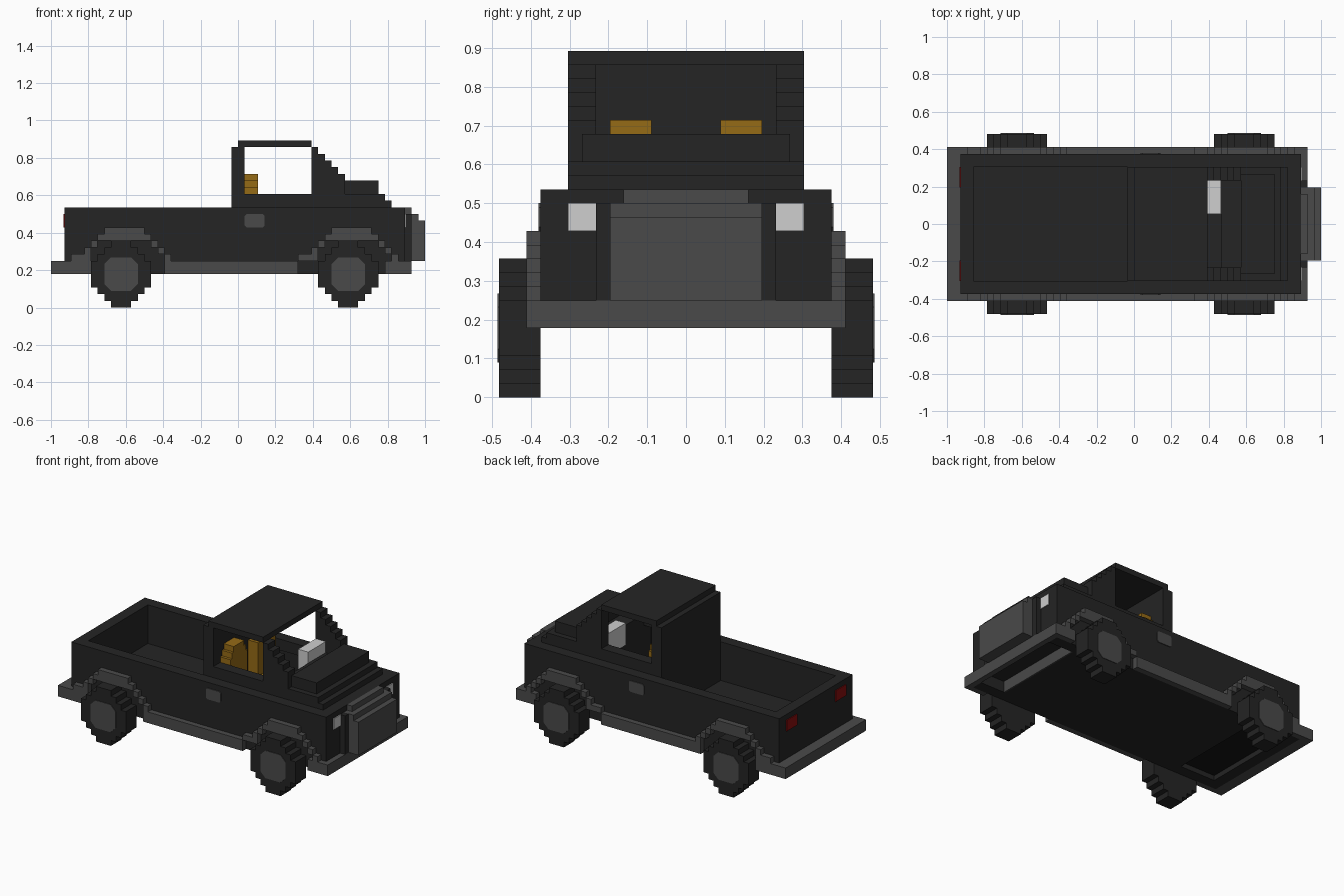
import bpy, bmesh

old = bpy.data.objects.get("Cube")
if old:
    bpy.data.objects.remove(old, do_unlink=True)

V = 1 / 28          # size of one block
MID = 13.5          # centre of the width, in blocks


def material(name, rgb):
    m = bpy.data.materials.new(name)
    m.use_nodes = True
    m.diffuse_color = (*rgb, 1)
    m.node_tree.nodes["Principled BSDF"].inputs["Base Color"].default_value = (*rgb, 1)
    return m


DARK = material("dark body", (0.018, 0.018, 0.018))
BLACK = material("black underside", (0.007, 0.007, 0.007))
GRAY = material("gray trim", (0.068, 0.068, 0.068))
TAN = material("ochre seat", (0.30, 0.145, 0.008))
WHITE = material("light gray", (0.62, 0.62, 0.62))
RED = material("red lamp", (0.25, 0.004, 0.004))


def finish(name, bm, mat):
    bmesh.ops.recalc_face_normals(bm, faces=bm.faces)
    mesh = bpy.data.meshes.new(name)
    bm.to_mesh(mesh)
    bm.free()
    mesh.materials.append(mat)
    ob = bpy.data.objects.new(name, mesh)
    bpy.context.collection.objects.link(ob)
    return ob


def point(i, j, k):
    return (i * V - 1, (j - MID) * V, k * V)


def prism(bm, outline, j0, j1):
    """Extrude an (i, k) outline across the width."""
    face = bm.faces.new([bm.verts.new(point(i, j0, k)) for i, k in outline])
    ext = bmesh.ops.extrude_face_region(bm, geom=[face], use_keep_orig=True)
    moved = [g for g in ext["geom"] if isinstance(g, bmesh.types.BMVert)]
    bmesh.ops.translate(bm, verts=moved, vec=(0, (j1 - j0) * V, 0))


def blocks(name, mat, boxes, mirror=False):
    """Boxes given as i0, i1, j0, j1, k0, k1, optionally repeated on the other side."""
    bm = bmesh.new()
    for i0, i1, j0, j1, k0, k1 in boxes:
        spans = [(j0, j1)] + ([(2 * MID - j1, 2 * MID - j0)] if mirror else [])
        for a, b in spans:
            prism(bm, [(i0, k0), (i1, k0), (i1, k1), (i0, k1)], a, b)
    return finish(name, bm, mat)


def profile(name, mat, outline, j0, j1):
    bm = bmesh.new()
    prism(bm, outline, j0, j1)
    return finish(name, bm, mat)


# Lower body and open cargo bed
blocks("body_side", DARK, [(2, 53, 3, 5, 5, 15)], mirror=True)
blocks("tailgate", DARK, [(2, 4, 5, 22, 5, 15)])
blocks("floor", DARK, [(11, 48, 5, 22, 5, 8)])
blocks("rear_floor", DARK, [(4, 11, 5, 22, 6, 8)])
blocks("rear_undertray", BLACK, [(4, 11, 5, 22, 5.9, 6)])
blocks("front_floor", DARK, [(48, 53, 5, 22, 7, 8)])
blocks("front_crossmember", GRAY, [(48, 48.2, 5, 22, 5, 7)])
blocks("cab_back_wall", DARK, [(27, 28, 5, 22, 8, 24), (28, 29, 5, 22, 8, 24)])
blocks("roof", DARK, [(28, 39, 5, 22, 24, 25)])
blocks("window_sill", DARK, [(29, 44, 5, 7, 15, 17)], mirror=True)

# Stepped windscreen pillars
blocks("windscreen_pillar", DARK,
       [(39 + n, 40 + n, 5, 7, 17, 24 - n) for n in range(5)], mirror=True)

# Stepped hood and nose
blocks("hood", DARK, [(44, 51, 5, 22, 15, 16), (44, 50, 5, 22, 16, 17),
                      (44, 49, 6, 21, 17, 19)])
blocks("dashboard", DARK, [(41, 44, 5, 22, 8, 17)])
blocks("nose", DARK, [(44, 53, 5, 22, 8, 15)])
blocks("grille_surround", DARK, [(53, 54, 7, 8, 7, 14)], mirror=True)
blocks("grille", GRAY, [(53, 54, 9, 18, 14, 15), (53, 55, 8, 19, 7, 14),
                        (55, 56, 8, 19, 7, 13)])

# Bumpers and sills
blocks("rear_bumper", GRAY, [(0, 2, 2, 25, 5, 7)])
blocks("front_bumper", GRAY, [(53, 54, 2, 25, 5, 7)])
blocks("bumper_end", GRAY, [(2, 6, 2, 3, 5, 7), (50, 53, 2, 3, 5, 7)], mirror=True)
blocks("side_sill", GRAY, [(17, 37, 2, 3, 5, 7)], mirror=True)

# Wheel arches: outer and inner span of each row
arch_rows = [(3, 18, 6, 17), (5, 17, 6, 16), (6, 16, 7, 15),
             (7, 15, 11, 11), (8, 14, 11, 11)]
for label, shift in (("rear", 0), ("front", 34)):
    boxes = []
    for n, (a, b, c, d) in enumerate(arch_rows):
        right = min(b + shift, 54)
        boxes.append((a + shift, c + shift, 2, 3, 7 + n, 8 + n))
        boxes.append((d + shift, right, 2, 3, 7 + n, 8 + n))
    blocks(label + "_wheel_arch", GRAY, boxes, mirror=True)

# Stepped wheels with flat octagonal hubs
insets = [3, 2, 1, 0, 0, 0, 0, 1, 2, 3]


def wheel_outline(start):
    up, down = [], []
    for k, s in enumerate(insets):
        up += [(start + 9 - s, k), (start + 9 - s, k + 1)]
        down += [(start + s, k), (start + s, k + 1)]
    clean = []
    for p in up + down[::-1]:
        if p not in clean:
            clean.append(p)
    return clean


for label, start in (("rear", 6), ("front", 40)):
    for side, j0, j1, h0, h1 in (("right", 0, 3, -0.1, 0), ("left", 24, 27, 27, 27.1)):
        profile(f"{label}_{side}_wheel", DARK, wheel_outline(start), j0, j1)
        octagon = [(2.5, -1.5), (2.5, 1.5), (1.5, 2.5), (-1.5, 2.5),
                   (-2.5, 1.5), (-2.5, -1.5), (-1.5, -2.5), (1.5, -2.5)]
        profile(f"{label}_{side}_hub", GRAY,
                [(start + 4.5 + a, 5 + b) for a, b in octagon], h0, h1)

# Lamps and door handles
blocks("headlight", WHITE, [(53, 53.15, 5, 8, 12, 14)], mirror=True)
blocks("tail_lamp", RED, [(1.85, 2, 5, 8, 12, 14)], mirror=True)
handle = [(29.3, 12), (31.7, 12), (32, 12.3), (32, 13.7),
          (31.7, 14), (29.3, 14), (29, 13.7), (29, 12.3)]
for side, j0, j1 in (("right", 2.85, 3), ("left", 24, 24.15)):
    profile(side + "_door_handle", GRAY, handle, j0, j1)

# Seats and steering wheel
blocks("seat", TAN, [(29, 36, 7, 12, 8, 12), (29, 31, 7, 12, 12, 18),
                     (29, 31, 7.5, 11.5, 18, 19), (29, 31, 8, 11, 19, 20)], mirror=True)
blocks("steering_wheel", WHITE, [(39, 41, 15, 20, 15, 19)])
